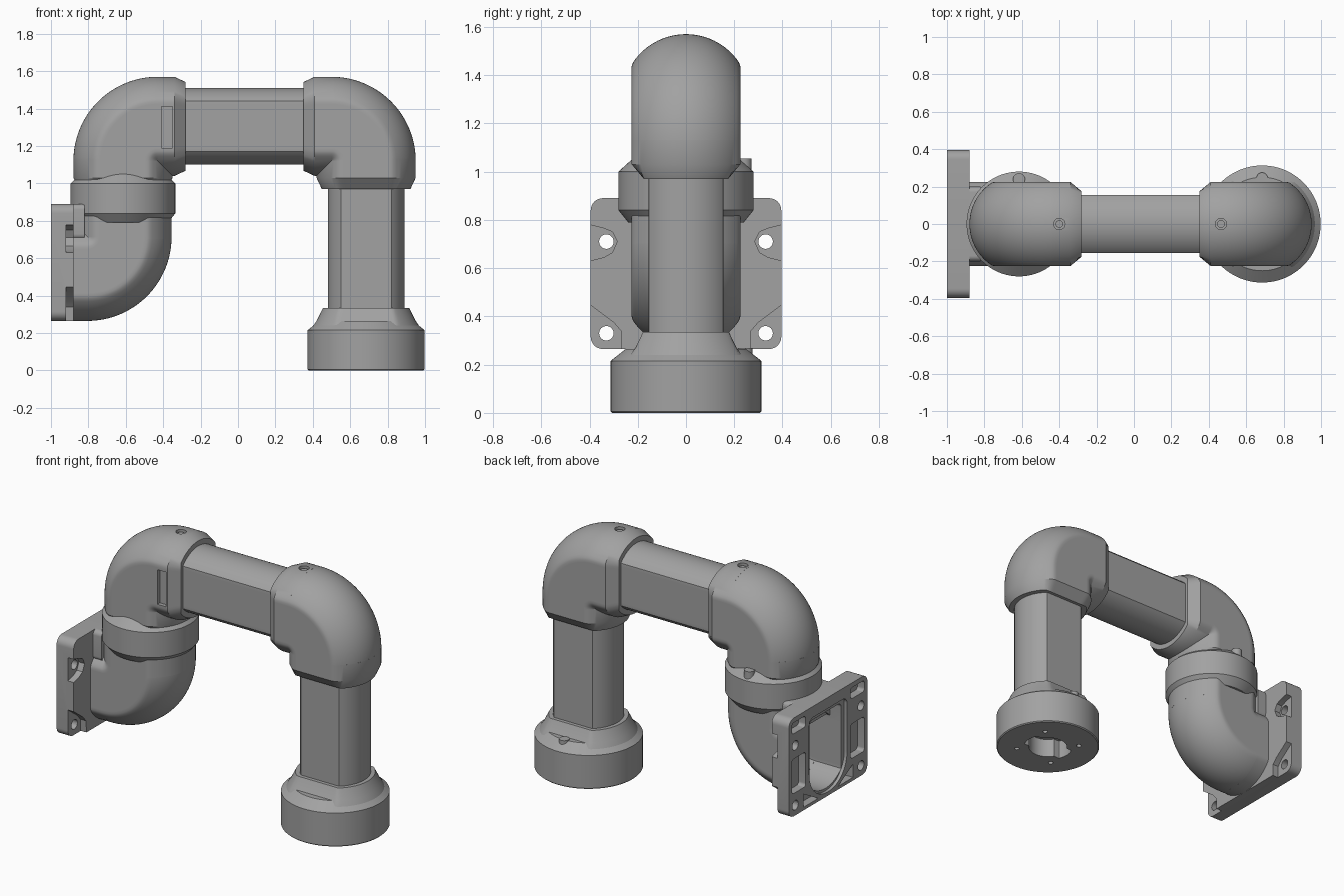
import bpy, bmesh
from math import sin, cos, pi
from mathutils import Vector

if "Cube" in bpy.data.objects:
    bpy.data.objects.remove(bpy.data.objects["Cube"], do_unlink=True)

grey = bpy.data.materials.new("plain grey")
grey.use_nodes = True
GREY = (0.36, 0.36, 0.36, 1)
grey.diffuse_color = GREY
grey.node_tree.nodes["Principled BSDF"].inputs["Base Color"].default_value = GREY

BEND = 0.185          # bend radius of the elbow axis
FULL = (0.265, 0.225)  # elbow section: radius, half width
TIP = (0.237, 0.175)   # chamfered elbow mouth
parts = []


def section(radius, half, n=96):
    """Circle with its two sides cut flat."""
    pts = []
    for i in range(n):
        a = 2 * pi * i / n
        pts.append((radius * cos(a), max(-half, min(half, radius * sin(a)))))
    return pts


def loft(name, rings, keep=True):
    """Closed skin over a series of equal rings."""
    bm = bmesh.new()
    rows = [[bm.verts.new(p) for p in ring] for ring in rings]
    n = len(rows[0])
    for a, b in zip(rows, rows[1:]):
        for i in range(n):
            j = (i + 1) % n
            bm.faces.new((a[i], a[j], b[j], b[i]))
    bm.faces.new(rows[0])
    bm.faces.new(rows[-1])
    bmesh.ops.remove_doubles(bm, verts=bm.verts, dist=1e-5)
    bmesh.ops.recalc_face_normals(bm, faces=bm.faces)
    mesh = bpy.data.meshes.new(name)
    bm.to_mesh(mesh)
    bm.free()
    mesh.materials.append(grey)
    ob = bpy.data.objects.new(name, mesh)
    bpy.context.scene.collection.objects.link(ob)
    if keep:
        parts.append(ob)
    else:
        ob.hide_render = True
    return ob


def upright(name, x, y, levels, keep=True):
    """Loft along z; levels are (z, radius, half width)."""
    return loft(name, [[(x + u, y + v, z) for u, v in section(r, h)]
                       for z, r, h in levels], keep)


def disc(name, x, y, z0, z1, r, keep=True):
    return upright(name, x, y, [(z0, r, r), (z1, r, r)], keep)


def prism(name, outline, x0, x1, keep=True):
    """Extrude a (y, z) outline along x."""
    return loft(name, [[(x, y, z) for y, z in outline] for x in (x0, x1)], keep)


def rounded(y0, y1, z0, z1, r, low=None):
    """Rounded rectangle outline; low sets another radius for the bottom."""
    low = low or r
    pts = []
    for k, (y, z, q) in enumerate([(y1 - r, z1 - r, r), (y0 + r, z1 - r, r),
                                   (y0 + low, z0 + low, low), (y1 - low, z0 + low, low)]):
        for i in range(9):
            a = (k + i / 8) * pi / 2
            pts.append((y + q * cos(a), z + q * sin(a)))
    return pts


def elbow(name, cx, cz, sx, sz, x_end, z_end, full=FULL, tip=TIP, keep=True):
    """Quarter bend plus two straight mouths, as three solid pieces."""
    sec = section(*full)
    bend = []
    for i in range(33):
        t = i / 32 * pi / 2
        bend.append([(cx + sx * max(BEND + u, 0) * cos(t), v,
                      cz + sz * max(BEND + u, 0) * sin(t)) for u, v in sec])
    pieces = [loft(name, bend, keep)]
    lap, cham = 0.012, 0.06
    arm_x = [(x_end, tip), (x_end + sx * cham, full), (cx + sx * lap, full)]
    arm_z = [(z_end, tip), (z_end + sz * cham, full), (cz + sz * lap, full)]
    pieces.append(loft(name + "_side_mouth", [[(x, v, cz + sz * (BEND + u)) for u, v in section(*s)]
                                              for x, s in arm_x], keep))
    pieces.append(loft(name + "_end_mouth", [[(cx + sx * (BEND + u), v, z) for u, v in section(*s)]
                                             for z, s in arm_z], keep))
    return pieces


def cut(targets, cutters):
    for ob in targets:
        for c in cutters:
            mod = ob.modifiers.new("cut", "BOOLEAN")
            mod.operation, mod.solver, mod.object = "DIFFERENCE", "EXACT", c
        bpy.context.view_layer.update()
        graph = bpy.context.evaluated_depsgraph_get()
        mesh = bpy.data.meshes.new_from_object(ob.evaluated_get(graph))
        ob.modifiers.clear()
        ob.data = mesh
    for c in cutters:
        bpy.data.objects.remove(c, do_unlink=True)


def join(pieces):
    bpy.ops.object.select_all(action="DESELECT")
    for p in pieces:
        p.select_set(True)
    bpy.context.view_layer.objects.active = pieces[0]
    for p in pieces[1:]:
        parts.remove(p)
    bpy.ops.object.join()


POST, NECK = 0.685, -0.615   # x of the two upright axes

# Straight tubes
tube = section(0.205, 0.155)
loft("cross_tube", [[(x, v, 1.305 + u) for u, v in tube] for x in (-0.35, 0.42)])
upright("down_tube", POST, 0, [(0.25, 0.205, 0.155), (1.04, 0.205, 0.155)])

# Upper elbows with sunken screws
right = elbow("right_elbow", 0.5, 1.12, 1, 1, 0.35, 0.97)
left = elbow("left_elbow", -0.43, 1.12, -1, 1, -0.28, 0.97)
cut(right, [disc("hole", 0.465, 0, 1.545, 1.7, 0.03, False)])
slot = loft("slot", [[(x, y, z) for x, z in ((-0.41, 1.19), (-0.35, 1.19), (-0.35, 1.41), (-0.41, 1.41))]
                     for y in (-0.3, -0.2)], False)
cut(left, [disc("hole", -0.4, 0, 1.545, 1.7, 0.03, False), slot])
for side, x in (("right", 0.465), ("left", -0.4)):
    disc(side + "_elbow_screw", x, 0, 1.5, 1.557, 0.02)

# Swivel collar and its stop screw
upright("swivel_collar", NECK, 0, [(0.79, 0.24, 1), (0.83, 0.272, 1), (0.84, 0.28, 1),
                                   (1.0, 0.28, 1), (1.05, 0.225, 1)])
disc("collar_screw", NECK, 0.24, 0.98, 1.055, 0.032)

# Lower elbow and wall plate share a hollow duct
lower = elbow("lower_elbow", -0.805, 0.715, 1, -1, -0.89, 0.85, tip=FULL)
plate = prism("wall_plate", rounded(-0.395, 0.395, 0.265, 0.89, 0.05), -1, -0.88)
prism("plate_gusset", rounded(-0.2, 0.2, 0.7, 0.89, 0.03), -0.89, -0.82)
hollow = (0.225, 0.16)
duct = elbow("duct", -0.805, 0.715, 1, -1, -1.1, 0.87, hollow, hollow, False)
cut(lower, duct)
duct = elbow("duct", -0.805, 0.715, 1, -1, -1.1, 0.87, hollow, hollow, False)
cutters = duct + [
    prism("mouth", rounded(-0.16, 0.16, 0.34, 0.79, 0.03, 0.15), -1.1, -0.9, False),
    prism("seal_step", rounded(-0.19, 0.19, 0.29, 0.82, 0.04, 0.18), -1.1, -0.98, False)]
upper_pocket = [(0.42, 0.785), (0.34, 0.765), (0.305, 0.75), (0.285, 0.71),
                (0.305, 0.665), (0.34, 0.645), (0.42, 0.625)]
lower_pocket = [(0.42, 0.465), (0.3, 0.375), (0.27, 0.34), (0.265, 0.24), (0.42, 0.24)]
for s in (-1, 1):
    for z, pocket in ((0.71, upper_pocket), (0.33, lower_pocket)):
        ring = [(s * 0.33 + 0.03 * cos(i * pi / 16), z + 0.03 * sin(i * pi / 16)) for i in range(32)]
        cutters.append(prism("bolt_hole", ring, -1.1, -0.8, False))
        cutters.append(prism("bolt_pocket", [(s * y, q) for y, q in pocket], -0.92, -0.8, False))
    # Weight-saving pockets on the rear of the plate
    y0, y1 = sorted((s * 0.225, s * 0.365))
    cutters.append(prism("rear_pocket", rounded(y0, y1, 0.41, 0.63, 0.02), -1.1, -0.95, False))
    cutters.append(prism("rear_top_pocket", rounded(y0, y1, 0.79, 0.86, 0.02), -1.1, -0.95, False))
    cutters.append(prism("rear_corner_pocket", [(s * 0.1, 0.285), (s * 0.25, 0.285), (s * 0.25, 0.37)],
                         -1.1, -0.95, False))
cut([plate], cutters)

# Round base with a keyed socket underneath
base = upright("base", POST, 0, [(0, 0.307, 1), (0.006, 0.313, 1), (0.215, 0.313, 1), (0.265, 0.25, 1)])
socket = [disc("socket", POST, 0, -0.1, 0.12, 0.115, False),
          upright("key", POST, 0, [(-0.1, 0.15, 0.06), (0.12, 0.15, 0.06)], False)]
for i in range(4):
    a = pi / 4 + i * pi / 2
    socket.append(disc("base_hole", POST + 0.19 * cos(a), 0.19 * sin(a), -0.1, 0.05, 0.015, False))
cut([base], socket)
upright("base_shoulder", POST, 0, [(0.2, 0.3, 0.245), (0.235, 0.285, 0.235),
                                   (0.27, 0.262, 0.21), (0.335, 0.23, 0.178)])
disc("base_screw", POST, 0.245, 0.2, 0.27, 0.03)

# Tidy: one object per elbow, smooth faces with crisp edges
for group in (right, left, lower):
    join(group)
bpy.ops.object.select_all(action="DESELECT")
for ob in parts:
    ob.select_set(True)
bpy.context.view_layer.objects.active = parts[0]
bpy.ops.object.shade_smooth_by_angle(angle=pi / 7)
